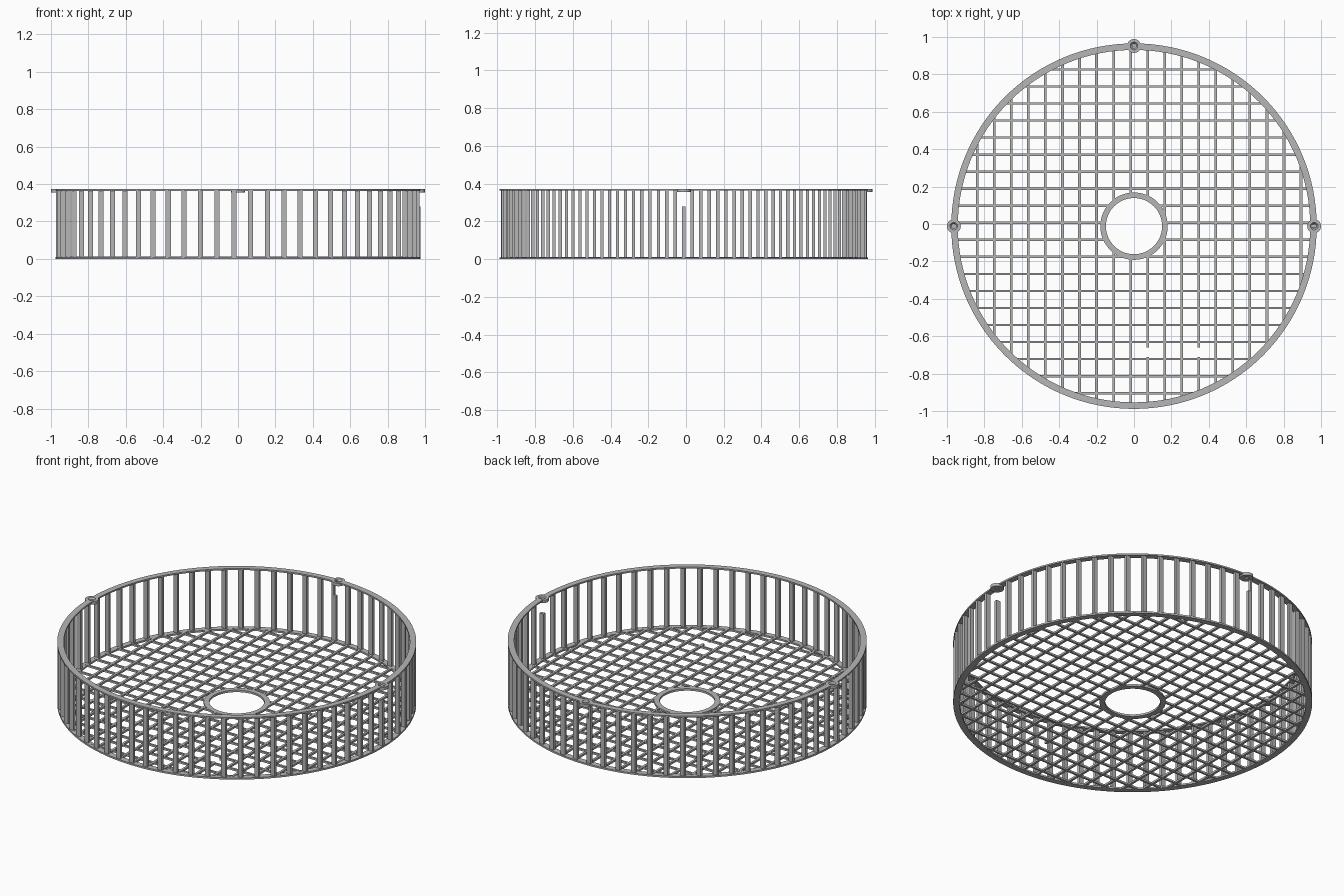
import bpy, bmesh, math
from mathutils import Matrix, Vector

cube = bpy.data.objects.get("Cube")
if cube:
    bpy.data.objects.remove(cube, do_unlink=True)

CY = -0.0115          # centre of the basket in y
TOP = 0.373           # overall height
OUTER, INNER = 0.977, 0.942
BAR_R = 0.961
BARS = 67
PITCH = 0.0911

grey = bpy.data.materials.new("plain grey")
grey.use_nodes = True
colour = (0.47, 0.47, 0.47, 1)
grey.diffuse_color = colour
bsdf = next(n for n in grey.node_tree.nodes if n.type == 'BSDF_PRINCIPLED')
bsdf.inputs["Base Color"].default_value = colour


def finish(bm, name, smooth=False):
    bmesh.ops.recalc_face_normals(bm, faces=bm.faces)
    mesh = bpy.data.meshes.new(name)
    bm.to_mesh(mesh)
    bm.free()
    obj = bpy.data.objects.new(name, mesh)
    bpy.context.collection.objects.link(obj)
    mesh.materials.append(grey)
    if smooth:
        shade(obj)
    return obj


def shade(obj):
    bpy.ops.object.select_all(action='DESELECT')
    obj.select_set(True)
    bpy.context.view_layer.objects.active = obj
    bpy.ops.object.shade_smooth_by_angle(angle=math.radians(30))


def lathe(bm, profile, centre, n):
    """Revolve a closed (radius, z) profile about a vertical axis."""
    rings = []
    for i in range(n):
        a = math.tau * i / n
        rings.append([bm.verts.new((centre[0] + r * math.cos(a), centre[1] + r * math.sin(a), z))
                      for r, z in profile])
    m = len(profile)
    for i in range(n):
        p, q = rings[i], rings[(i + 1) % n]
        for j in range(m):
            k = (j + 1) % m
            bm.faces.new((p[j], q[j], q[k], p[k]))


def flat_ring(name, r_in, r_out, z0, z1):
    bm = bmesh.new()
    lathe(bm, [(r_in, z0), (r_out, z0), (r_out, z1), (r_in, z1)], (0, CY), 128)
    return finish(bm, name, True)


def box(bm, lo, hi):
    lo, hi = Vector(lo), Vector(hi)
    mat = Matrix.Translation((lo + hi) / 2) @ Matrix.Diagonal((*(hi - lo), 1))
    bmesh.ops.create_cube(bm, size=1, matrix=mat)


def cut(obj, name, radius, z0, z1):
    """Cut a round clearance through an object at every tab."""
    bm = bmesh.new()
    for x, y in tabs:
        bmesh.ops.create_cone(bm, cap_ends=True, segments=32, radius1=radius, radius2=radius,
                              depth=z1 - z0, matrix=Matrix.Translation((x, y, (z0 + z1) / 2)))
    cutter = finish(bm, name)
    cutter.hide_render = True
    mod = obj.modifiers.new("clearance", 'BOOLEAN')
    mod.operation = 'DIFFERENCE'
    mod.solver = 'EXACT'
    mod.object = cutter
    bpy.context.view_layer.update()
    result = bpy.data.meshes.new_from_object(obj.evaluated_get(bpy.context.evaluated_depsgraph_get()))
    obj.modifiers.clear()
    obj.data = result
    bpy.data.objects.remove(cutter, do_unlink=True)


tabs = [(0.963, CY), (0, CY + 0.963), (-0.963, CY)]

# Rims and central hub
flat_ring("bottom_rim", INNER, OUTER, 0, 0.01)
flat_ring("hub_ring", 0.15, 0.18, 0, 0.012)
top_rim = flat_ring("top_rim", INNER, OUTER, TOP - 0.009, TOP)
cut(top_rim, "rim_hole_cutter", 0.02, 0.3, 0.45)

# Screw tabs with countersunk holes
bm = bmesh.new()
for t in tabs:
    lathe(bm, [(0.012, 0.355), (0.037, 0.355), (0.037, TOP), (0.021, TOP), (0.012, 0.363)], t, 32)
finish(bm, "screw_tabs", True)

# Upright wall bars, all squared to the axes
bm = bmesh.new()
for i in range(BARS):
    a = math.tau * i / BARS
    x, y = BAR_R * math.cos(a), CY + BAR_R * math.sin(a)
    box(bm, (x - 0.0135, y - 0.0085, 0.005), (x + 0.0135, y + 0.0085, TOP - 0.004))
wall = finish(bm, "wall_bars")
cut(wall, "bar_clearance_cutter", 0.025, 0.28, 0.356)


# Floor grid, clipped to the rim and the hub
def spans(d, gap):
    end = math.sqrt(0.955 ** 2 - d * d)
    hole = math.sqrt(max(0, 0.165 ** 2 - d * d))
    parts = [(-end, -hole), (hole, end)] if hole else [(-end, end)]
    if gap:
        lo, hi = parts[0]
        parts[0] = (lo, gap[0])
        parts.insert(1, (gap[1], hi))
    return parts


along_y, along_x = bmesh.new(), bmesh.new()
for k in range(-9, 11):
    d = -0.018 + PITCH * k
    gap = (-0.70, -0.65) if k in (1, 4) else None
    for lo, hi in spans(d, gap):
        box(along_y, (d - 0.007, CY + lo, 0), (d + 0.007, CY + hi, 0.012))
    for lo, hi in spans(d, None):
        box(along_x, (lo, CY - d - 0.006, 0.0005), (hi, CY - d + 0.006, 0.0115))
finish(along_y, "floor_wires_lengthwise")
finish(along_x, "floor_wires_crosswise")
